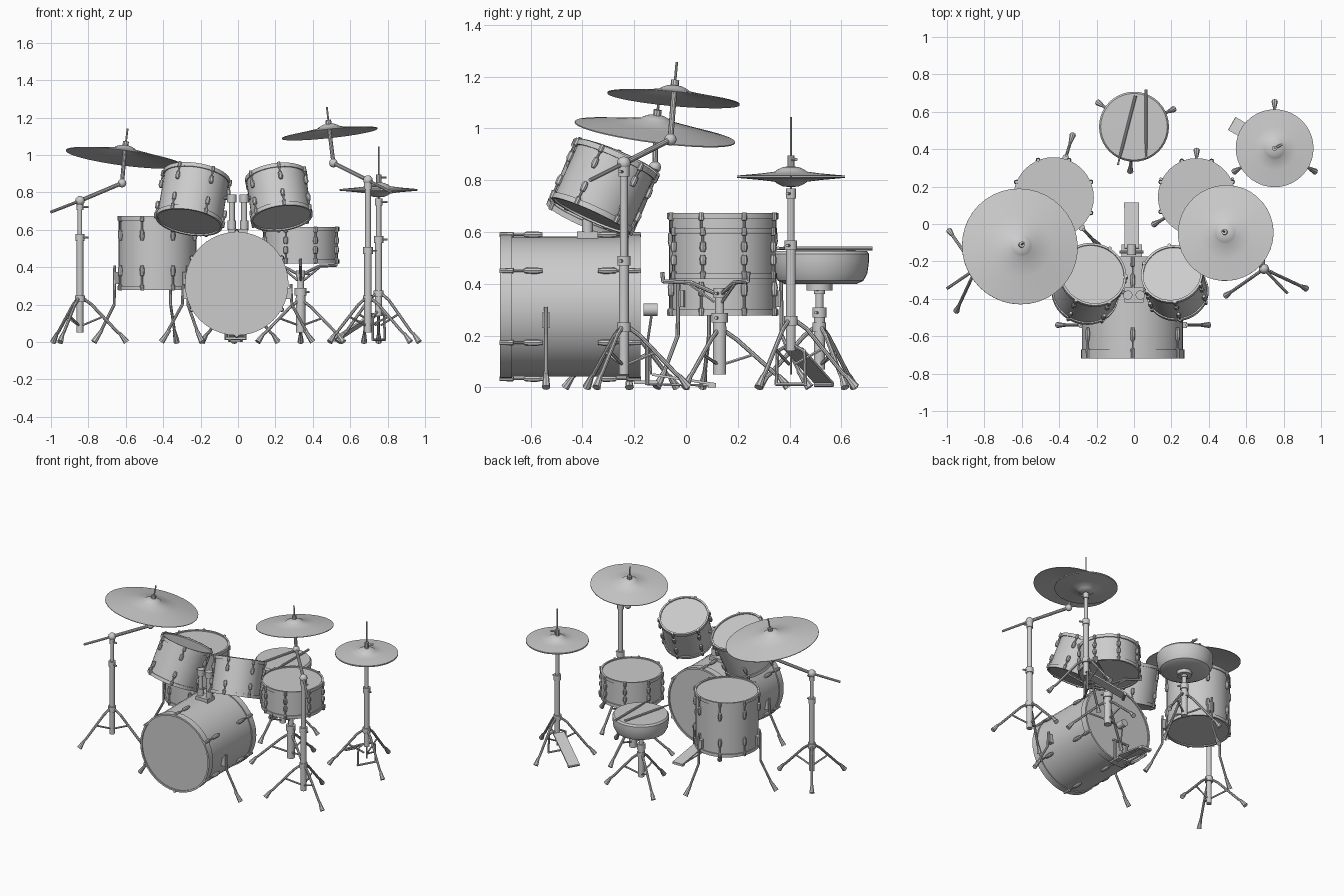
import bpy, bmesh
from math import sin, cos, pi, radians
from mathutils import Vector, Matrix

if "Cube" in bpy.data.objects:
    bpy.data.objects.remove(bpy.data.objects["Cube"])


# ---------- helpers ----------
def finish(name, bm):
    bmesh.ops.recalc_face_normals(bm, faces=bm.faces)
    me = bpy.data.meshes.new(name)
    bm.to_mesh(me)
    bm.free()
    ob = bpy.data.objects.new(name, me)
    bpy.context.collection.objects.link(ob)
    bpy.ops.object.select_all(action='DESELECT')
    ob.select_set(True)
    bpy.context.view_layer.objects.active = ob
    bpy.ops.object.shade_smooth_by_angle(angle=radians(35))
    return ob


def at(x, y, z):
    return Matrix.Translation((x, y, z))


def frame(a, direction):
    return at(*a) @ Vector(direction).to_track_quat('Z', 'Y').to_matrix().to_4x4()


def lathe(bm, prof, M, n=32):
    rings = []
    for r, z in prof:
        if r == 0:
            rings.append([bm.verts.new(M @ Vector((0, 0, z)))] * n)
        else:
            rings.append([bm.verts.new(M @ Vector((r * cos(2 * pi * i / n), r * sin(2 * pi * i / n), z)))
                          for i in range(n)])
    for a, b in zip(rings, rings[1:]):
        for i in range(n):
            j = (i + 1) % n
            bm.faces.new(list(dict.fromkeys((a[i], a[j], b[j], b[i]))))


def tube(bm, a, b, r, r2=None, n=10):
    a, b = Vector(a), Vector(b)
    h = (b - a).length
    r2 = r if r2 is None else r2
    lathe(bm, [(0, 0), (r, 0), (r2, h), (0, h)], frame(a, b - a), n)


def chain(bm, pts, r, n=8):
    for a, b in zip(pts, pts[1:]):
        tube(bm, a, b, r, n=n)
    for p in pts[1:-1]:
        ball(bm, p, r)


def ball(bm, p, r):
    bmesh.ops.create_uvsphere(bm, u_segments=10, v_segments=6, radius=r, matrix=at(*p))


def box(bm, size, M):
    bmesh.ops.create_cube(bm, size=1, matrix=M @ Matrix.Diagonal((*size, 1)))


def polar(c, ang, r, z):
    return Vector((c[0] + r * cos(radians(ang)), c[1] + r * sin(radians(ang)), z))


def drum(name, M, r, h, lugs, start, lug_len, hoop=.022):
    # shell with a hoop and a recessed head at both ends
    bm = bmesh.new()
    end = [(0, .008), (r - .005, .008), (r - .005, 0), (r + .007, 0), (r + .007, hoop), (r, hoop)]
    lathe(bm, end + [(q, h - z) for q, z in reversed(end)], M, 40)
    finish(name, bm)
    # tapered lugs, tension rods and hoop claws
    bm = bmesh.new()
    L = lug_len
    prof = [(0, -.002), (.009, -.002), (.011, hoop + .004), (.005, hoop + .008), (.005, L * .55),
            (.011, L * .6), (.013, L * .85), (.008, L), (0, L)]
    for k in range(lugs):
        p = polar((0, 0), start + 360 * k / lugs, r + .008, 0)
        lathe(bm, prof, M @ at(*p), 8)
        lathe(bm, [(q, h - z) for q, z in prof], M @ at(*p), 8)
    finish(name + "_lugs", bm)


def cymbal(bm, M, R, h):
    top = [(0, h), (.03, h - .003), (.052, h - .013), (.062, h - .021), (R * .55, (h - .021) * .55), (R, 0)]
    lathe(bm, top + [(r, z - .004) for r, z in reversed(top)], M, 40)


def tripod(bm, c, R, start, top=.235):
    # bowed legs, inner braces and rubber feet
    lathe(bm, [(0, top - .02), (.027, top - .02), (.027, top + .015), (0, top + .015)], at(*c, 0), 14)
    for k in range(3):
        a = start + 120 * k
        chain(bm, [polar(c, a, r * R, z) for r, z in
                   ((.06, top), (.25, top - .035), (.8, .055), (.92, .03))], .0085)
        tube(bm, polar(c, a, .015, .09), polar(c, a, R * .5, top * .58), .006, n=6)
        tube(bm, polar(c, a, R * .86, .045), polar(c, a, R, 0), .009, .017, 8)


def post(bm, c, tiers):
    # telescoping tube with a collar and wing screw at each step
    for z0, z1, r in tiers:
        tube(bm, (*c, z0), (*c, z1), r, n=14)
        tube(bm, (*c, z1 - .03), (*c, z1 + .008), r + .006, n=14)
        tube(bm, (*c, z1 - .012), (c[0] + .045, c[1] - .015, z1 - .012), .006, n=6)


# ---------- drums ----------
bass = at(-.007, -.175, .312) @ Matrix.Rotation(pi / 2, 4, 'X')
drum("bass_drum", bass, .27, .543, 6, 30, .165, .046)
toms = {"left_tom": ((-.262, -.372, .64), (-.22, -.268, .888), .174, -1),
        "right_tom": ((.234, -.368, .662), (.203, -.265, .888), .16, 1)}
for name, (a, b, r, s) in toms.items():
    d = Vector(b) - Vector(a)
    drum(name, frame(a, d), r, d.length, 6, 20, .095)
drum("floor_tom", at(-.43, .142, .278), .208, .395, 8, 22.5, .13)
drum("snare_drum", at(.335, .145, .42), .2, .195, 8, 22.5, .092)

# bass drum spurs
bm = bmesh.new()
for s in (-1, 1):
    x = -.005
    box(bm, (.035, .03, .06), at(x + s * .27, -.54, .26))
    chain(bm, [(x + s * u, -.54, z) for u, z in ((.287, .31), (.293, .2), (.375, .05))], .008)
    tube(bm, (x + s * .36, -.54, .065), (x + s * .405, -.54, 0), .009, .016, 8)
finish("bass_drum_spurs", bm)

# tom mount
bm = bmesh.new()
box(bm, (.1, .08, .03), at(0, -.38, .588))
for s in (-1, 1):
    tube(bm, (s * .033, -.38, .58), (s * .033, -.38, .77), .016, n=14)
    tube(bm, (s * .033, -.38, .6), (s * .033, -.38, .65), .022, n=14)
    tube(bm, (s * .033, -.38, .745), (s * .033, -.38, .79), .025, n=14)
    tube(bm, (s * .033, -.38, .77), (s * .12, -.33, .77), .011)
finish("tom_mount", bm)

# floor tom legs
bm = bmesh.new()
c = (-.43, .142)
for a in (73, 193, 313):
    tube(bm, polar(c, a, .222, .31), polar(c, a, .222, .375), .018)
    chain(bm, [polar(c, a, r, z) for r, z in ((.235, .41), (.238, .2), (.315, .05))], .008)
    tube(bm, polar(c, a, .305, .065), polar(c, a, .35, 0), .009, .017, 8)
finish("floor_tom_legs", bm)

# snare stand with basket
bm = bmesh.new()
c = (.335, .13)
tripod(bm, c, .265, 90, .22)
post(bm, c, [(.05, .28, .026), (.28, .375, .018)])
for a in (30, 150, 270):
    chain(bm, [polar(c, a, r, z) for r, z in ((.01, .36), (.11, .405), (.218, .41), (.222, .445))], .008)
    tube(bm, polar(c, a, .02, .33), polar(c, a, .12, .402), .006, n=6)
finish("snare_stand", bm)

# ---------- seat and sticks ----------
bm = bmesh.new()
lathe(bm, [(0, .4), (.14, .4), (.165, .412), (.18, .44), (.187, .49), (.187, .515), (.178, .527), (0, .53)],
      at(0, .52, 0), 40)
finish("seat", bm)
bm = bmesh.new()
tripod(bm, (0, .515), .235, 25)
post(bm, (0, .515), [(.07, .3, .022), (.3, .39, .016)])
tube(bm, (0, .515, .375), (0, .515, .402), .05, n=16)
finish("seat_stand", bm)
for i, (a, b) in enumerate([((.065, .72), (.065, .345)), ((.008, .685), (-.088, .31))]):
    bm = bmesh.new()
    a, b = Vector((*a, .537)), Vector((*b, .537))
    tube(bm, a, a.lerp(b, .75), .008)
    tube(bm, a.lerp(b, .75), a.lerp(b, .95), .008, .004)
    ball(bm, a.lerp(b, .97), .007)
    finish(f"drumstick_{i + 1}", bm)

# ---------- boom cymbal stands ----------
booms = [("left", (-.845, -.24), .755, 5, [(.05, .57, .018), (.57, .735, .012)],
          (-1, -.345, .695), (-.62, -.12, .85), (-.61, -.12, .987), (.13, .13, 1), .312, .066),
         ("right", (.695, -.24), .865, 95, [(.05, .5, .02), (.5, .845, .016)],
          (.82, -.37, .8), (.51, -.06, .957), (.49, -.048, 1.117), (-.107, .09, 1), .257, .05)]
for side, c, z, start, tiers, tail, tip, mid, nrm, R, h in booms:
    bm = bmesh.new()
    tripod(bm, c, .25, start)
    post(bm, c, tiers)
    hub, tip, n = Vector((*c, z)), Vector(tip), Vector(nrm).normalized()
    ball(bm, hub, .027)
    tube(bm, (c[0], c[1], z - .03), hub, .018)
    tube(bm, tail, hub, .008)
    tube(bm, hub, tip, .011)
    ball(bm, tip, .024)
    M = frame(mid, nrm)
    seat = Vector(mid) + n * (h - .025)
    tube(bm, tip, seat, .011)
    tube(bm, seat, seat + n * .115, .005)
    tube(bm, seat + n * .02, seat + n * .045, .016)
    finish(side + "_cymbal_stand", bm)
    bm = bmesh.new()
    cymbal(bm, M, R, h)
    finish(side + "_cymbal", bm)

# ---------- hi-hat ----------
c = (.752, .405)
bm = bmesh.new()
cymbal(bm, at(*c, .818), .208, .036)
finish("hihat_top_cymbal", bm)
bm = bmesh.new()
cymbal(bm, at(*c, .809) @ Matrix.Diagonal((1, 1, -1, 1)), .208, .036)
finish("hihat_bottom_cymbal", bm)
bm = bmesh.new()
tripod(bm, c, .25, 90, .26)
post(bm, c, [(.14, .56, .019), (.56, .76, .014)])
tube(bm, (*c, .05), (*c, 1.045), .0045, n=8)
tube(bm, (*c, .85), (*c, .895), .014)
tube(bm, (*c, .88), (c[0] + .04, c[1] + .02, .88), .007, n=6)
# linkage frame around the pedal
u, v = Vector((cos(radians(150)), sin(radians(150)), 0)), Vector((-.5, -.866, 0))
o = Vector((*c, 0))
chain(bm, [o + v * .02 + Vector((0, 0, .16)), o + v * .06 + Vector((0, 0, .14)), o + v * .065 + Vector((0, 0, .012)),
           o - v * .065 + Vector((0, 0, .012)), o - v * .06 + Vector((0, 0, .14)),
           o - v * .02 + Vector((0, 0, .16))], .007)
finish("hihat_stand", bm)


def plate(bm, a, b, w, side):
    # flat foot plate between two points
    a, b = Vector(a), Vector(b)
    d = (b - a).normalized()
    s = Vector(side).normalized()
    rot = Matrix((s, d, s.cross(d))).transposed().to_4x4()
    box(bm, (w, (b - a).length, .01), at(*((a + b) / 2)) @ rot)


bm = bmesh.new()
plate(bm, o + u * .02 + Vector((0, 0, .15)), o + u * .26 + Vector((0, 0, .015)), .08, v)
tube(bm, o + u * .255 - v * .04 + Vector((0, 0, .012)), o + u * .255 + v * .04 + Vector((0, 0, .012)), .01)
finish("hihat_pedal", bm)

# ---------- bass pedal ----------
bm = bmesh.new()
x = -.013
plate(bm, (x, -.13, .05), (x, .115, .012), .078, (-1, 0, 0))
box(bm, (.08, .03, .016), at(x, .1, .008))
box(bm, (.11, .09, .012), at(x, -.155, .02))
for s in (-1, 1):
    tube(bm, (x + s * .05, -.15, .01), (x + s * .05, -.15, .17), .009)
    tube(bm, (x + s * .03, .1, .008), (x + s * .03, -.15, .012), .005, n=6)
tube(bm, (x - .065, -.15, .165), (x + .065, -.15, .165), .009)
tube(bm, (x, -.15, .165), (x, -.13, .3), .005, n=8)
tube(bm, (x, -.165, .3), (x, -.11, .3), .025, n=14)
tube(bm, (x, -.135, .05), (x, -.14, .165), .005, n=6)
finish("bass_pedal", bm)
